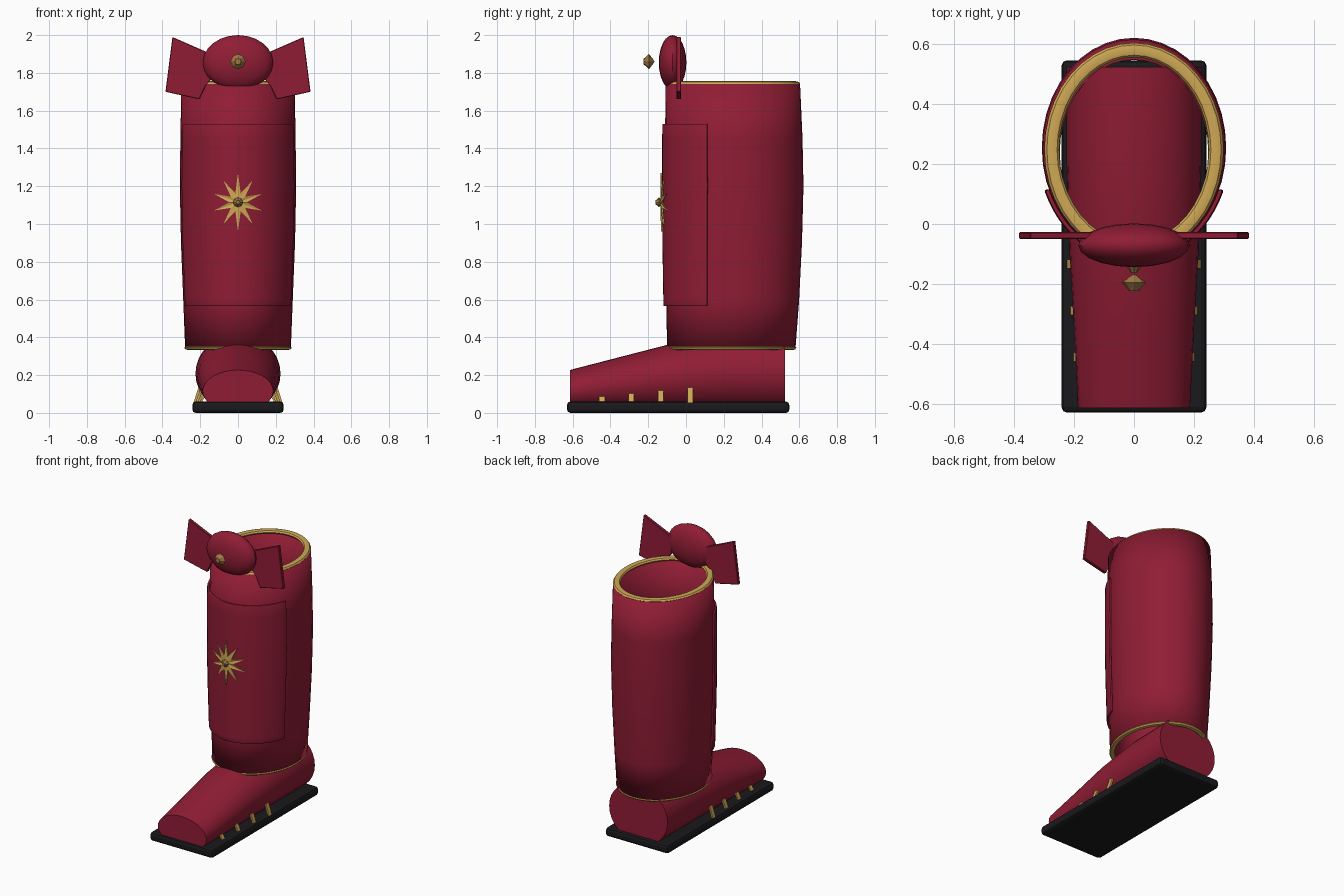
import bpy, bmesh
from math import sin, cos, pi, radians, sqrt
from mathutils import Vector

if "Cube" in bpy.data.objects:
    bpy.data.objects.remove(bpy.data.objects["Cube"])


def material(name, rgb):
    m = bpy.data.materials.new(name)
    m.diffuse_color = (*rgb, 1)
    m.use_nodes = True
    m.node_tree.nodes["Principled BSDF"].inputs["Base Color"].default_value = m.diffuse_color
    return m


RED = material("red_leather", (0.28, 0.012, 0.035))
GOLD = material("gold", (0.62, 0.39, 0.09))
GEM = material("amber", (0.36, 0.19, 0.06))
BLACK = material("black_rubber", (0.01, 0.01, 0.012))


def make(name, verts, faces, mat, smooth=True):
    me = bpy.data.meshes.new(name)
    me.from_pydata([tuple(v) for v in verts], [], faces)
    bm = bmesh.new()
    bm.from_mesh(me)
    bmesh.ops.recalc_face_normals(bm, faces=bm.faces)
    bm.to_mesh(me)
    bm.free()
    ob = bpy.data.objects.new(name, me)
    bpy.context.collection.objects.link(ob)
    me.materials.append(mat)
    if smooth:
        bpy.ops.object.select_all(action='DESELECT')
        bpy.context.view_layer.objects.active = ob
        ob.select_set(True)
        bpy.ops.object.shade_smooth_by_angle(angle=radians(35))
    return ob


def loft(name, rings, mat, closed=True, caps=False, wrap=False, smooth=True):
    n, k = len(rings[0]), len(rings)
    faces = []
    for i in range(k if wrap else k - 1):
        a, b = i * n, (i + 1) % k * n
        for j in range(n if closed else n - 1):
            q = (j + 1) % n
            faces.append((a + j, a + q, b + q, b + j))
    if caps:
        faces += [tuple(range(n)), tuple(range((k - 1) * n, k * n))]
    return make(name, [v for r in rings for v in r], faces, mat, smooth)


def prism(name, outline, y0, y1, mat):
    rings = [[(x, y, z) for x, z in outline] for y in (y0, y1)]
    return loft(name, rings, mat, caps=True, smooth=False)


def bevel(ob, width, segments=2):
    m = ob.modifiers.new("bevel", 'BEVEL')
    m.width, m.segments = width, segments


# Shaft profile: z, centre y, radius x, radius y
PROFILE = [(0.345, 0.24, 0.28, 0.34), (0.6, 0.247, 0.29, 0.352),
           (0.9, 0.252, 0.302, 0.362), (1.2, 0.255, 0.308, 0.367),
           (1.45, 0.253, 0.305, 0.364), (1.74, 0.248, 0.3, 0.356)]


def section(z):
    for a, b in zip(PROFILE, PROFILE[1:]):
        if z <= b[0]:
            t = (z - a[0]) / (b[0] - a[0])
            return [p + (q - p) * t for p, q in zip(a, b)][1:]


def on_shaft(z, ang, off=0.0):
    cy, rx, ry = section(z)
    return ((rx + off) * cos(ang), cy + (ry + off) * sin(ang), z)


# Sole
sole = loft("sole", [[(-0.242, -0.63, z), (0.242, -0.63, z), (0.242, 0.547, z), (-0.242, 0.547, z)]
                     for z in (0, 0.06)], BLACK, caps=True, smooth=False)
bevel(sole, 0.018)

# Foot: y, centre z, radius x, radius z
FOOT = [(-0.615, 0.115, 0.187, 0.112), (-0.36, 0.148, 0.2, 0.145),
        (-0.1, 0.182, 0.215, 0.178), (0.2, 0.205, 0.225, 0.2), (0.525, 0.21, 0.225, 0.206)]
loft("foot", [[(rx * cos(2 * pi * i / 32), y, max(0.03, cz + rz * sin(2 * pi * i / 32))) for i in range(32)]
              for y, cz, rx, rz in FOOT], RED, caps=True)

# Shaft, open at both ends
shaft = loft("shaft", [[on_shaft(p[0], 2 * pi * i / 40) for i in range(40)] for p in PROFILE], RED)
sol = shaft.modifiers.new("wall", 'SOLIDIFY')
sol.thickness, sol.offset = 0.03, -1


# Gold rims
def rim(name, z, cy, rx, ry, w, h):
    loft(name, [[((rx + w * cos(t)) * cos(a), cy + (ry + w * cos(t)) * sin(a), z + h * sin(t))
                 for t in [pi * j / 4 for j in range(8)]]
                for a in [2 * pi * i / 40 for i in range(40)]], GOLD, wrap=True)


rim("top_rim", 1.742, 0.248, 0.274, 0.333, 0.024, 0.014)
rim("ankle_rim", 0.345, 0.24, 0.266, 0.326, 0.018, 0.012)

# Curved shin guard
rows = [0.565, 0.6, 0.75, 0.9, 1.05, 1.2, 1.325, 1.45, 1.53]
angs = [radians(202 + 136 * i / 24) for i in range(25)]
guard = loft("shin_guard", [[on_shaft(z, a, 0.002) for a in angs] for z in rows], RED, closed=False)
guard.data.flip_normals() if guard.data.polygons[0].normal.y > 0 else None
sol = guard.modifiers.new("thickness", 'SOLIDIFY')
sol.thickness, sol.offset = 0.013, 1
bevel(guard, 0.004)

# Star emblem following the shin guard
star = []
for depth in (0.012, 0.022):
    for i in range(20):
        r = 0.05 if i % 2 else (0.155 if i % 5 == 0 else 0.142)
        x, z = 0.93 * r * sin(pi * i / 10), 1.115 + r * cos(pi * i / 10)
        cy, rx, ry = section(z)
        star.append((x, cy - (ry + depth) * sqrt(1 - (x / (rx + depth)) ** 2), z))
star += [(0, -0.124, 1.115), (0, -0.136, 1.115)]
faces = []
for i in range(20):
    j = (i + 1) % 20
    faces += [(i, j, 20 + j, 20 + i), (i, j, 40), (20 + i, 20 + j, 41)]
make("star_emblem", star, faces, GOLD, smooth=False)


# Faceted gems
def gem(name, y, z, r, depth):
    prof = [(-1, 0.4), (-0.7, 0.55), (0, 1), (0.75, 0.35), (1, 0.05)]
    loft(name, [[(r * k * cos(pi * i / 4), y + d * depth, z + r * k * sin(pi * i / 4)) for i in range(8)]
                for d, k in prof], GEM, caps=True, smooth=False)


gem("star_gem", -0.142, 1.115, 0.026, 0.02)
gem("bow_gem", -0.196, 1.86, 0.04, 0.028)

# Bow knot
bm = bmesh.new()
bmesh.ops.create_uvsphere(bm, u_segments=20, v_segments=12, radius=1)
for v in bm.verts:
    v.co = Vector((0.186 * v.co.x, -0.071 + 0.073 * v.co.y, 1.855 + 0.145 * v.co.z))
make("bow_knot", [v.co.copy() for v in bm.verts],
     [[v.index for v in f.verts] for f in bm.faces], RED)
bm.free()

# Bow wings and foot studs on both sides
WING = [(0.347, 1.99), (0.13, 1.895), (0.13, 1.78), (0.172, 1.73), (0.205, 1.66), (0.384, 1.7)]
for side, s in (("left", -1), ("right", 1)):
    wing = prism(side + "_bow_wing", [(s * x, z) for x, z in WING], -0.05, -0.027, RED)
    bevel(wing, 0.003, 1)
    for n in range(4):
        y, top = -0.445 + 0.156 * n, 0.087 + 0.016 * n
        x0, x1 = 0.205 + 0.01 * n, 0.186 + 0.008 * n
        prism(f"{side}_stud_{n + 1}",
              [(s * (x0 - 0.012), 0.055), (s * x0, 0.055), (s * x1, top), (s * (x1 - 0.012), top)],
              y - 0.015, y + 0.015, GOLD)
